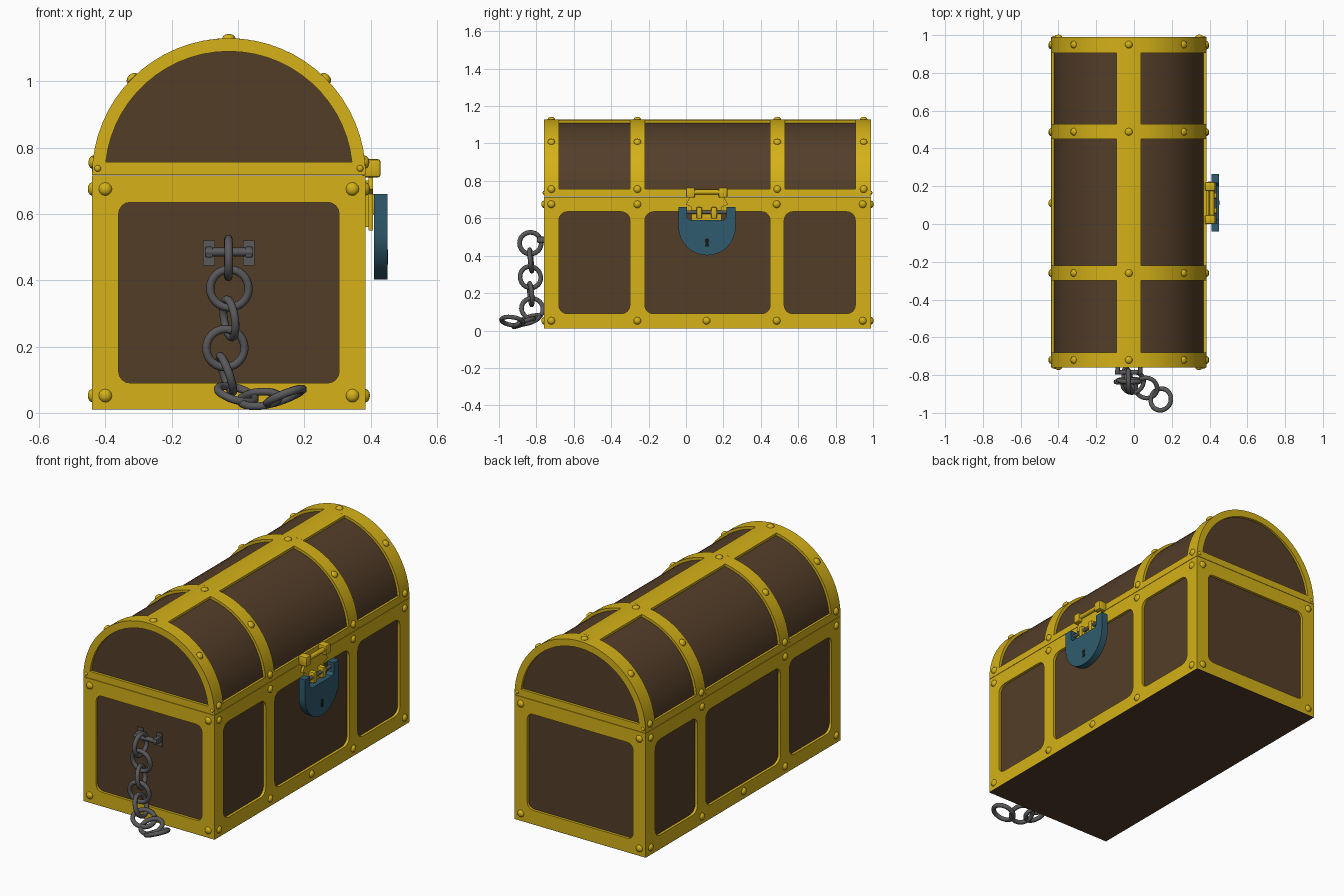
import bpy, bmesh
from math import pi, sin, cos, asin, radians
from mathutils import Matrix, Vector

if "Cube" in bpy.data.objects:
    bpy.data.objects.remove(bpy.data.objects["Cube"])


def material(name, rgb):
    m = bpy.data.materials.new(name)
    m.diffuse_color = (*rgb, 1)
    m.use_nodes = True
    m.node_tree.nodes["Principled BSDF"].inputs["Base Color"].default_value = m.diffuse_color
    return m


GOLD = material("gold_metal", (0.66, 0.44, 0.009))
WOOD = material("dark_wood", (0.088, 0.048, 0.022))
BLUE = material("blue_steel", (0.028, 0.105, 0.155))
IRON = material("iron", (0.1, 0.1, 0.105))
BLACK = material("keyhole_black", (0.01, 0.01, 0.012))

# Main dimensions
CX, CZ, R = -0.0275, 0.717, 0.4125
X0, X1, Y0, Y1, Z0 = -0.44, 0.385, -0.76, 0.99, 0.012
T = 0.015
BANDS = [(Y0 + T, -0.68), (-0.30, -0.22), (0.45, 0.53), (0.905, Y1 - T)]
GAPS = [(-0.68, -0.30), (-0.22, 0.45), (0.53, 0.905)]


def finish(name, bm, mat, angle=35):
    bmesh.ops.remove_doubles(bm, verts=bm.verts, dist=1e-5)
    bmesh.ops.recalc_face_normals(bm, faces=bm.faces)
    me = bpy.data.meshes.new(name)
    bm.to_mesh(me)
    bm.free()
    me.materials.append(mat)
    me.polygons.foreach_set("use_smooth", [True] * len(me.polygons))
    me.set_sharp_from_angle(angle=radians(angle))
    ob = bpy.data.objects.new(name, me)
    bpy.context.collection.objects.link(ob)
    return ob


def plate(name, mat, loops, axis, w0, w1):
    """Filled outline with holes, extruded along X (u=y, v=z) or Y (u=x, v=z)."""
    cu = bpy.data.curves.new(name, 'CURVE')
    cu.dimensions, cu.fill_mode, cu.extrude = '2D', 'BOTH', (w1 - w0) / 2
    for pts in loops:
        s = cu.splines.new('POLY')
        s.points.add(len(pts) - 1)
        for p, (u, v) in zip(s.points, pts):
            p.co = (u, v, 0, 1)
        s.use_cyclic_u = True
    tmp = bpy.data.objects.new(name + "_outline", cu)
    bpy.context.collection.objects.link(tmp)
    dg = bpy.context.evaluated_depsgraph_get()
    me = bpy.data.meshes.new_from_object(tmp.evaluated_get(dg))
    bm = bmesh.new()
    bm.from_mesh(me)
    bpy.data.objects.remove(tmp)
    bpy.data.curves.remove(cu)
    bpy.data.meshes.remove(me)
    mid = (w0 + w1) / 2
    for v in bm.verts:
        a, b, c = v.co
        v.co = (c + mid, a, b) if axis == 'X' else (a, c + mid, b)
    return finish(name, bm, mat)


def arc(cu, cv, r, a0, a1, n):
    return [(cu + r * cos(a0 + (a1 - a0) * i / n), cv + r * sin(a0 + (a1 - a0) * i / n))
            for i in range(n + 1)]


def rounded(u0, u1, v0, v1, r):
    pts = []
    for k, (u, v) in enumerate([(u1 - r, v1 - r), (u0 + r, v1 - r), (u0 + r, v0 + r), (u1 - r, v0 + r)]):
        pts += arc(u, v, r, k * pi / 2, (k + 1) * pi / 2, 4)
    return pts


def rect(u0, u1, v0, v1):
    return [(u0, v0), (u1, v0), (u1, v1), (u0, v1)]


def box(name, mat, x0, x1, y0, y1, z0, z1, bevel=0):
    bm = bmesh.new()
    bmesh.ops.create_cube(bm, size=1, matrix=Matrix.Translation(((x0 + x1) / 2, (y0 + y1) / 2, (z0 + z1) / 2))
                          @ Matrix.Diagonal((x1 - x0, y1 - y0, z1 - z0, 1)))
    if bevel:
        bmesh.ops.bevel(bm, geom=bm.edges[:], offset=bevel, segments=2, affect='EDGES', profile=0.5)
    return finish(name, bm, mat)


def rod(name, mat, p, q, r):
    p, q = Vector(p), Vector(q)
    bm = bmesh.new()
    bmesh.ops.create_cone(bm, cap_ends=True, segments=12, radius1=r, radius2=r, depth=(q - p).length,
                          matrix=Matrix.Translation((p + q) / 2) @ (q - p).to_track_quat('Z', 'Y').to_matrix().to_4x4())
    return finish(name, bm, mat)


def strip(name, a0, a1, y0, y1, n):
    """Curved strap hugging the lid between two angles."""
    bm = bmesh.new()
    rings = []
    for i in range(n + 1):
        a = a0 + (a1 - a0) * i / n
        rings.append([bm.verts.new((CX + r * cos(a), y, CZ + r * sin(a)))
                      for r, y in ((R - T, y0), (R, y0), (R, y1), (R - T, y1))])
    for p, q in zip(rings, rings[1:]):
        for j in range(4):
            bm.faces.new((p[j], p[(j + 1) % 4], q[(j + 1) % 4], q[j]))
    bm.faces.new(rings[0])
    bm.faces.new(rings[-1][::-1])
    return finish(name, bm, GOLD)


# Wooden body, floor and lid
box("body_wood", WOOD, X0 + T, X1 - T, Y0 + T, Y1 - T, Z0, 0.713)
box("floor", WOOD, X0, X1, Y0, Y1, 0.01, Z0)
plate("lid_wood", WOOD, [arc(CX, CZ, R - T, 0, pi, 32)], 'Y', Y0 + T, Y1 - T)

# Gold frames on ends and sides of the body, arched frames on lid ends
b = asin(0.04 / 0.373)
for tag, w in (("front", Y0), ("back", Y1 - T)):
    plate(tag + "_frame", GOLD, [rect(X0, X1, Z0, 0.715), rounded(-0.36, 0.305, 0.09, 0.635, 0.035)], 'Y', w, w + T)
    plate(tag + "_lid_arch", GOLD, [arc(CX, CZ, R, 0, pi, 32), arc(CX, CZ, 0.373, b, pi - b, 28)], 'Y', w, w + T)
for tag, w in (("left", X0), ("right", X1 - T)):
    holes = [rounded(u0, u1, 0.09, 0.635, 0.045) for u0, u1 in ((-0.68, -0.30), (-0.22, 0.45), (0.525, 0.905))]
    plate(tag + "_frame", GOLD, [rect(Y0 + T, Y1 - T, Z0, 0.715)] + holes, 'X', w, w + T)

# Lid straps, ridge and lower rails
for i, (y0, y1) in enumerate(BANDS):
    strip(f"lid_strap_{i}", 0, pi, y0, y1, 32)
rail, ridge = 0.04 / R, 0.065 / R
for i, (y0, y1) in enumerate(GAPS):
    strip(f"lid_ridge_{i}", pi / 2 - ridge, pi / 2 + ridge, y0, y1, 4)
    strip(f"lid_rail_right_{i}", 0, rail, y0, y1, 2)
    strip(f"lid_rail_left_{i}", pi - rail, pi, y0, y1, 2)

# Rivets
bm = bmesh.new()


def rivet(pos, normal, r=0.02):
    bmesh.ops.create_uvsphere(bm, u_segments=12, v_segments=6, radius=r,
                              matrix=Matrix.Translation(pos) @ Vector(normal).to_track_quat('Z', 'Y').to_matrix().to_4x4()
                              @ Matrix.Diagonal((1, 1, 0.65, 1)))


for y, s in ((Y0, -1), (Y1, 1)):
    for x in (-0.40, 0.345):
        for z in (0.052, 0.675):
            rivet((x, y, z), (0, s, 0))
    for x in (-0.423, 0.368):
        rivet((x, y, 0.737), (0, s, 0), 0.01)
for x, s in ((X0, -1), (X1, 1)):
    for y in (-0.72, -0.26, 0.485, 0.945):
        rivet((x, y, 0.675), (s, 0, 0))
        rivet((x, y, 0.052), (s, 0, 0))
    rivet((x, 0.11, 0.052), (s, 0, 0))
for y in (-0.72, -0.26, 0.488, 0.95):
    for a in (0.095, pi / 4, pi / 2, 3 * pi / 4, pi - 0.095):
        rivet((CX + R * cos(a), y, CZ + R * sin(a)), (cos(a), 0, sin(a)))
finish("rivets", bm, GOLD)

# Hasp: upper clamps with rod, plate, lower knuckles with pin
for i, y in enumerate((0.0, 0.175)):
    box(f"hasp_clamp_{i}", GOLD, 0.375, 0.43, y, y + 0.047, 0.71, 0.765, 0.008)
rod("hasp_rod", GOLD, (0.412, 0.02, 0.74), (0.412, 0.2, 0.74), 0.013)
plate("hasp_plate", GOLD, [[(0.03, 0.55), (0.19, 0.55), (0.19, 0.66), (0.225, 0.675), (0.19, 0.735),
                            (0.03, 0.735), (0.0, 0.675), (0.03, 0.66)]], 'X', 0.393, 0.407)
box("hasp_base", GOLD, 0.383, 0.397, 0.04, 0.18, 0.56, 0.70)
for i, y in enumerate((0.056, 0.135)):
    box(f"hasp_knuckle_{i}", GOLD, 0.40, 0.44, y, y + 0.03, 0.598, 0.66, 0.007)
rod("lock_pin", IRON, (0.426, 0.0, 0.632), (0.426, 0.222, 0.632), 0.01)

# Padlock body with top notch, and keyhole
cy = 0.1125
plate("padlock", BLUE, [arc(cy, 0.5545, 0.1525, pi, 2 * pi, 24)
                        + [(0.265, 0.66), (0.217, 0.66), (0.217, 0.605), (0.202, 0.59),
                           (0.02, 0.59), (0.005, 0.605), (0.005, 0.66), (-0.04, 0.66)]], 'X', 0.41, 0.45)
plate("keyhole", BLACK, [arc(cy, 0.481, 0.012, radians(-50), radians(230), 10)
                         + [(cy - 0.011, 0.448), (cy + 0.011, 0.448)]], 'X', 0.445, 0.4515)

# Chain bracket on the front end
for i, x in enumerate((-0.105, 0.015)):
    box(f"bracket_plate_{i}", IRON, x, x + 0.035, Y0 + T - 0.005, Y0 + T - 0.018 + 0.01, 0.445, 0.52)
    box(f"bracket_post_{i}", IRON, x + 0.006, x + 0.03, -0.796, -0.745, 0.468, 0.502, 0.006)
rod("bracket_bar", IRON, (-0.10, -0.785, 0.485), (0.045, -0.785, 0.485), 0.013)

# Chain links: centre and ring normal
LINKS = [((-0.029, -0.832, 0.467), (1, 0.02, 0)),
         ((-0.026, -0.83, 0.375), (0.05, 1, 0.1)),
         ((-0.026, -0.832, 0.285), (1, 0.3, 0.15)),
         ((-0.038, -0.83, 0.195), (-0.1, 1, 0.1)),
         ((-0.035, -0.822, 0.117), (1, 0.15, 0.35)),
         ((-0.005, -0.838, 0.057), (0.3, -0.35, 1)),
         ((0.065, -0.868, 0.042), (-0.1, -0.4, 1)),
         ((0.142, -0.929, 0.05), (-0.4, 0.15, 1))]
for i, (c, n) in enumerate(LINKS):
    bpy.ops.mesh.primitive_torus_add(major_segments=24, minor_segments=8, major_radius=0.058, minor_radius=0.0125,
                                     location=c, rotation=Vector(n).to_track_quat('Z', 'Y').to_euler())
    ob = bpy.context.object
    ob.name = f"chain_link_{i}"
    ob.data.materials.append(IRON)
    bpy.ops.object.shade_smooth_by_angle(angle=radians(50))
